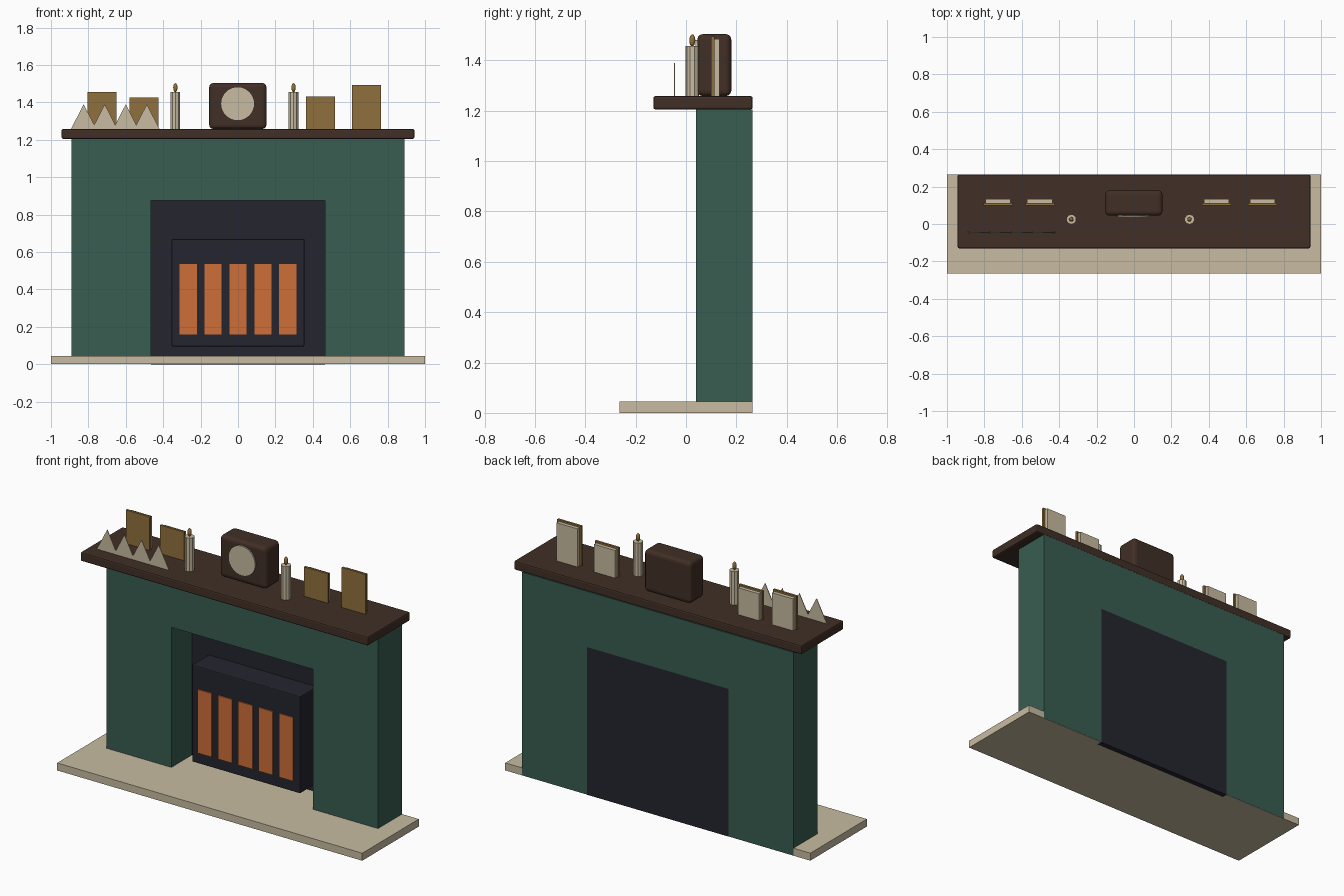
import bpy
import bmesh
from math import pi
from mathutils import Matrix

cube = bpy.data.objects.get("Cube")
if cube:
    bpy.data.objects.remove(cube, do_unlink=True)


def material(name, r, g, b):
    m = bpy.data.materials.new(name)
    m.use_nodes = True
    m.diffuse_color = (r, g, b, 1)
    m.node_tree.nodes["Principled BSDF"].inputs["Base Color"].default_value = (r, g, b, 1)
    return m


GREEN = material("painted green", 0.040, 0.110, 0.081)
CREAM = material("cream stone", 0.58, 0.50, 0.355)
WOOD = material("dark wood", 0.052, 0.028, 0.019)
CHARCOAL = material("charcoal metal", 0.018, 0.018, 0.028)
ORANGE = material("glowing orange", 0.62, 0.157, 0.042)
GOLD = material("old gold", 0.28, 0.162, 0.046)


def finish(name, bm, mat):
    bmesh.ops.recalc_face_normals(bm, faces=bm.faces)
    mesh = bpy.data.meshes.new(name)
    bm.to_mesh(mesh)
    bm.free()
    mesh.materials.append(mat)
    obj = bpy.data.objects.new(name, mesh)
    bpy.context.collection.objects.link(obj)
    return obj


def box(name, mat, xs, ys, zs, bevel=0, segments=2):
    """Box between the given limits on each axis."""
    bm = bmesh.new()
    bmesh.ops.create_cube(bm, size=1)
    for v in bm.verts:
        for axis, (low, high) in enumerate((xs, ys, zs)):
            v.co[axis] = high if v.co[axis] > 0 else low
    obj = finish(name, bm, mat)
    if bevel:
        mod = obj.modifiers.new("rounded edges", "BEVEL")
        mod.width = bevel
        mod.segments = segments
    return obj


BACK = 0.265
FRONT = 0.04
SHELF = 1.258

# Hearth slab and surround
box("hearth", CREAM, (-1, 1), (-BACK, BACK - 0.0005), (0.0005, 0.045))
for side, name in ((-1, "right_pillar"), (1, "left_pillar")):
    box(name, GREEN, sorted((side * 0.465, side * 0.89)), (FRONT, BACK), (0.002, 1.205))
box("header_panel", GREEN, (-0.465, 0.465), (FRONT, BACK), (0.875, 1.205))
box("back_panel", CHARCOAL, (-0.465, 0.465), (0.232, BACK), (0, 0.875))
box("mantel_shelf", WOOD, (-0.943, 0.943), (-0.13, BACK), (1.205, SHELF), 0.008)

# Heater with glowing bars
box("heater", CHARCOAL, (-0.355, 0.355), (0.075, 0.235), (0.095, 0.67), 0.006)
for i in range(5):
    x = (i - 2) * 0.133
    box(f"heater_bar_{i + 1}", ORANGE, (x - 0.046, x + 0.046), (0.068, 0.08), (0.16, 0.537))

# Clock
box("clock_case", WOOD, (-0.154, 0.152), (0.045, 0.18), (SHELF, 1.504), 0.022, 3)
bm = bmesh.new()
bmesh.ops.create_cone(bm, cap_ends=True, segments=32, radius1=0.088, radius2=0.088, depth=0.009,
                      matrix=Matrix.Translation((-0.002, 0.042, 1.393)) @ Matrix.Rotation(pi / 2, 4, "X"))
finish("clock_face", bm, CREAM)

# Candles with flames
for name, x in (("right", -0.335), ("left", 0.297)):
    bm = bmesh.new()
    bmesh.ops.create_cone(bm, cap_ends=True, segments=10, radius1=0.027, radius2=0.027, depth=0.198,
                          matrix=Matrix.Translation((x, 0.025, SHELF + 0.099)))
    finish(name + "_candle", bm, CREAM)
    bm = bmesh.new()
    bmesh.ops.create_uvsphere(bm, u_segments=10, v_segments=8, radius=1,
                              matrix=Matrix.Translation((x, 0.025, 1.479)) @ Matrix.Diagonal((0.012, 0.012, 0.024, 1)))
    for f in bm.faces:
        f.smooth = True
    finish(name + "_flame", bm, GOLD)

# Picture frames: gold plate in front, smaller cream board behind
frames = ((-0.727, 1.457), (-0.503, 1.427), (0.441, 1.432), (0.687, 1.494))
for i, (x, top) in enumerate(frames):
    box(f"frame_{i + 1}", GOLD, (x - 0.078, x + 0.078), (0.1, 0.113), (SHELF, top))
    box(f"frame_board_{i + 1}", CREAM, (x - 0.068, x + 0.068), (0.113, 0.134), (SHELF, top - 0.01))

# Row of pointed cards as one zigzag plate
outline = [(-0.893, SHELF)]
for i in range(4):
    peak = -0.825 + i * 0.1125
    outline.append((peak, 1.39))
    outline.append((peak + 0.056, 1.28) if i < 3 else (peak + 0.068, SHELF))
bm = bmesh.new()
face = bm.faces.new([bm.verts.new((x, -0.047, z)) for x, z in outline])
side = bmesh.ops.extrude_face_region(bm, geom=[face])["geom"]
bmesh.ops.translate(bm, vec=(0, 0.004, 0), verts=[g for g in side if isinstance(g, bmesh.types.BMVert)])
finish("pointed_cards", bm, CREAM)
